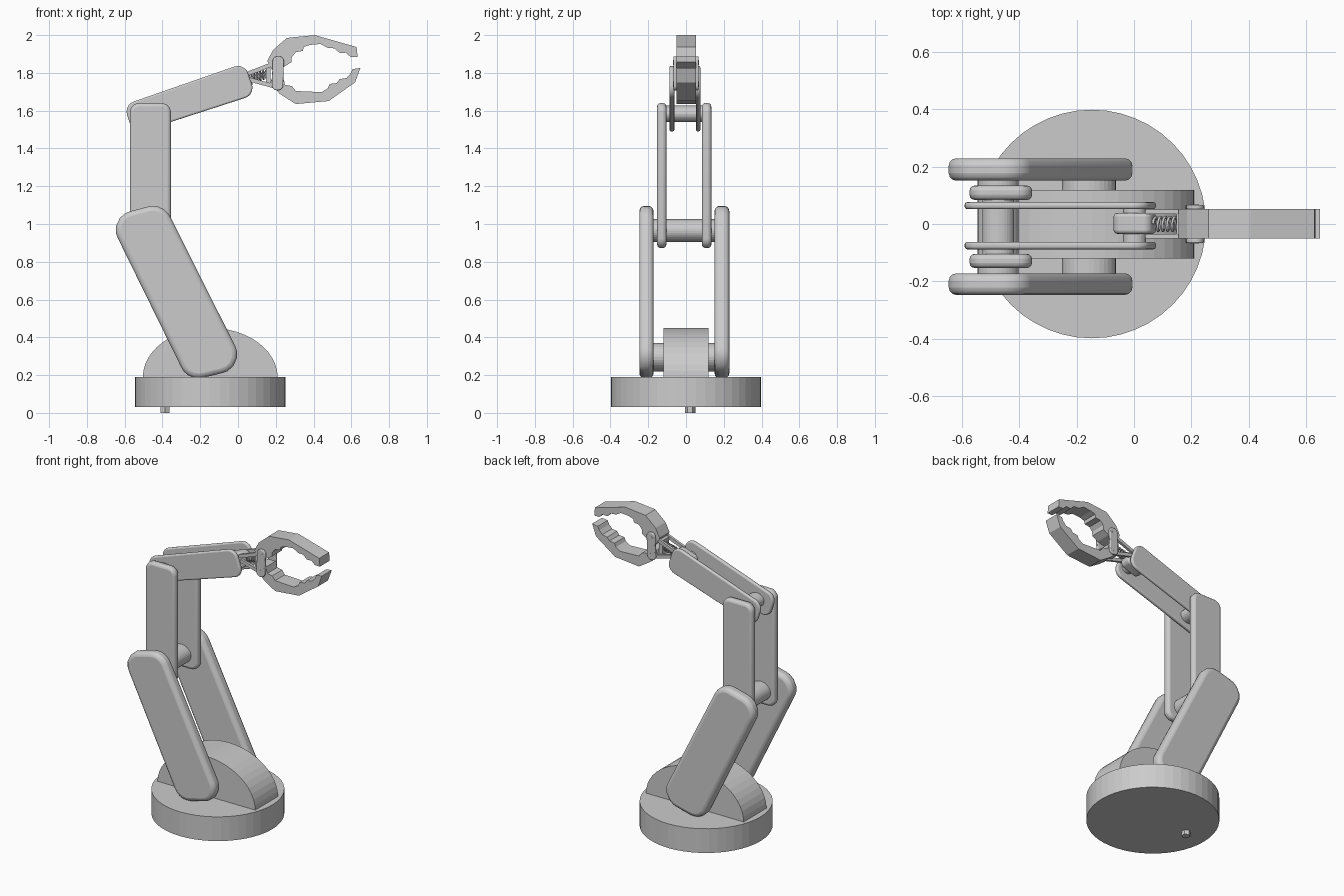
import bpy, bmesh, math
from mathutils import Vector

if "Cube" in bpy.data.objects:
    bpy.data.objects.remove(bpy.data.objects["Cube"])


def finish(name, bm, bevel=0.0, smooth=False):
    bmesh.ops.recalc_face_normals(bm, faces=bm.faces)
    me = bpy.data.meshes.new(name)
    bm.to_mesh(me)
    bm.free()
    ob = bpy.data.objects.new(name, me)
    bpy.context.collection.objects.link(ob)
    if bevel:
        m = ob.modifiers.new("edge_round", 'BEVEL')
        m.width, m.segments = bevel, 3
        m.limit_method, m.angle_limit = 'ANGLE', math.radians(50)
    if smooth:
        bpy.ops.object.select_all(action='DESELECT')
        ob.select_set(True)
        bpy.context.view_layer.objects.active = ob
        bpy.ops.object.shade_smooth_by_angle(angle=math.radians(40))
    return ob


def slab(name, profile, y0, y1, bevel=0.0, smooth=False):
    """Extrude an x/z outline from y0 to y1."""
    bm = bmesh.new()
    f = bm.faces.new([bm.verts.new((x, y0, z)) for x, z in profile])
    r = bmesh.ops.extrude_face_region(bm, geom=[f])
    bm.faces.ensure_lookup_table()
    verts = [v for v in r['geom'] if isinstance(v, bmesh.types.BMVert)]
    bmesh.ops.translate(bm, verts=verts, vec=(0, y1 - y0, 0))
    return finish(name, bm, bevel, smooth)


def rounded(corners, r, seg=5):
    """Round each corner of a convex outline with an arc."""
    pts = [Vector(c) for c in corners]
    out = []
    for i, p in enumerate(pts):
        a = (pts[i - 1] - p).normalized()
        b = (pts[(i + 1) % len(pts)] - p).normalized()
        half = a.angle(b) / 2
        c = p + (a + b).normalized() * (r / math.sin(half))
        s, e = p + a * (r / math.tan(half)) - c, p + b * (r / math.tan(half)) - c
        for k in range(seg + 1):
            out.append(c + s.lerp(e, k / seg).normalized() * r)
    return out


def ellipse(cx, cz, rx, rz, n=32, sweep=2 * math.pi):
    full = sweep > 6.2
    return [(cx + rx * math.cos(sweep * i / n), cz + rz * math.sin(sweep * i / n))
            for i in range(n if full else n + 1)]


def bar(a, b, w):
    a, b = Vector(a), Vector(b)
    d = (b - a).normalized() * w / 2
    n = Vector((-d.y, d.x))
    return rounded([a - d + n, a - d - n, b + d - n, b + d + n], w * 0.4, 3)


def upright(name, x, y, z0, z1, r, n):
    bm = bmesh.new()
    bmesh.ops.create_cone(bm, cap_ends=True, segments=n, radius1=r, radius2=r, depth=z1 - z0)
    bmesh.ops.translate(bm, verts=bm.verts, vec=(x, y, (z0 + z1) / 2))
    return finish(name, bm)


# Base: turntable, underside peg, squashed half-disc hub
upright("base_disc", -0.147, 0, 0.03, 0.19, 0.398, 48)
upright("base_peg", -0.387, 0.022, 0, 0.05, 0.027, 6)
slab("base_hub", ellipse(-0.147, 0.188, 0.357, 0.262, 24, math.pi), -0.12, 0.118)

# Axles
slab("shoulder_axle", ellipse(-0.157, 0.295, 0.094, 0.076), -0.19, 0.175)
slab("elbow_axle", ellipse(-0.473, 0.965, 0.0715, 0.061), -0.19, 0.175)
slab("upper_axle", ellipse(-0.473, 1.583, 0.055, 0.044), -0.12, 0.1)
slab("wrist_axle", ellipse(0.002, 1.74, 0.04, 0.034), -0.065, 0.06)

# Paired arm plates: outline, corner radius, y ranges, edge bevel
arms = [
    ("lower_arm", [(-.691, 1.036), (-.264, .167), (.042, .241), (-.396, 1.113)],
     0.1, [(-.247, -.172), (.151, .229)], 0.026),
    ("middle_arm", [(-.573, 1.64), (-.573, .873), (-.355, .873), (-.355, 1.64)],
     0.05, [(-.153, -.104), (.084, .134)], 0.018),
    ("upper_arm", [(-.604, 1.63), (-.554, 1.476), (.092, 1.685), (.034, 1.852)],
     0.055, [(-.088, -.062), (.052, .076)], 0.009),
]
for name, corners, r, spans, bev in arms:
    for side, (y0, y1) in zip(("front", "back"), spans):
        slab(f"{name}_{side}", rounded(corners, r), y0, y1, bev, True)

# Wrist knuckle between the upper arms
slab("wrist_knuckle", rounded([(-.078, 1.77), (-.05, 1.675), (.083, 1.722), (.055, 1.817)], 0.03),
     -0.034, 0.038, 0.012, True)

# Linkage bars, gripper cheek plates and pins
for side, s in (("front", -1), ("back", 1)):
    y0, y1 = sorted((s * 0.034, s * 0.05))
    slab(f"link_upper_{side}", bar((.05, 1.795), (.2, 1.853), .022), y0, y1)
    slab(f"link_lower_{side}", bar((.06, 1.765), (.2, 1.727), .022), y0, y1)
    y0, y1 = sorted((s * 0.05 + 0.001, s * 0.067))
    slab(f"cheek_plate_{side}", rounded([(.184, 1.888), (.178, 1.708), (.238, 1.708), (.244, 1.888)],
                                        0.026), y0, y1, 0.005, True)
slab("pin_upper", ellipse(.213, 1.855, .014, .014, 16), -0.068, 0.068)
slab("pin_lower", ellipse(.208, 1.74, .014, .014, 16), -0.068, 0.068)
slab("spring_seat", [(.148, 1.74), (.172, 1.735), (.172, 1.845), (.148, 1.84)], -0.034, 0.034)

# Spring
cu = bpy.data.curves.new("spring", 'CURVE')
cu.dimensions = '3D'
cu.bevel_depth, cu.bevel_resolution = 0.005, 1
sp = cu.splines.new('POLY')
N = 72
sp.points.add(N)
for i in range(N + 1):
    t, a = i / N, 5 * 2 * math.pi * i / N
    sp.points[i].co = (.072 + .083 * t - .006 * math.cos(a), .024 * math.sin(a),
                       1.775 + .018 * t + .022 * math.cos(a), 1)
bpy.context.collection.objects.link(bpy.data.objects.new("spring", cu))

# Toothed jaws
slab("jaw_upper", [(.155, 1.863), (.185, 1.921), (.259, 1.985), (.406, 2.0), (.628, 1.937),
                   (.633, 1.884), (.596, 1.884), (.572, 1.907), (.538, 1.905), (.512, 1.93),
                   (.475, 1.932), (.438, 1.953), (.38, 1.948), (.348, 1.937), (.343, 1.916),
                   (.306, 1.91), (.285, 1.884), (.283, 1.857), (.243, 1.832), (.18, 1.815)],
     -0.05, 0.053)
slab("jaw_lower", [(.17, 1.746), (.222, 1.688), (.306, 1.635), (.48, 1.651), (.62, 1.75),
                   (.648, 1.826), (.607, 1.82), (.596, 1.797), (.575, 1.773), (.538, 1.767),
                   (.522, 1.746), (.485, 1.741), (.475, 1.718), (.443, 1.698), (.306, 1.704),
                   (.285, 1.73), (.25, 1.737), (.238, 1.775), (.18, 1.775)],
     -0.05, 0.053)
